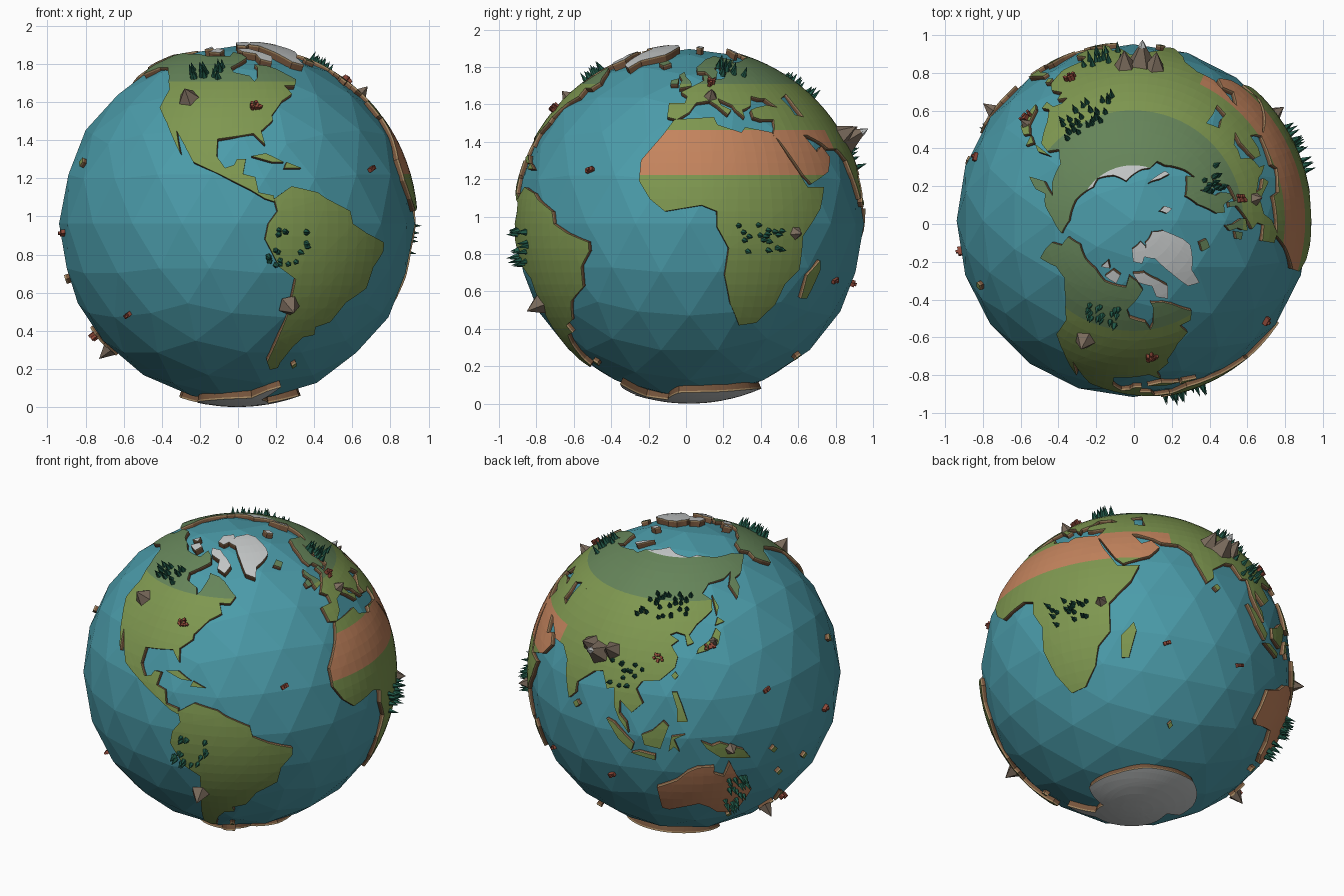
import bpy
import bmesh
import math
import random
from mathutils import Matrix, Vector

random.seed(4)
cube = bpy.data.objects.get("Cube")
if cube:
    bpy.data.objects.remove(cube)

CENTRE = Vector((-0.005, 0.018, 0.962))
OCEAN, LAND, ICE = 0.934, 0.948, 0.962
GRID = 4


def material(name, *rgb):
    mat = bpy.data.materials.new(name)
    mat.use_nodes = True
    mat.diffuse_color = (*rgb, 1)
    mat.node_tree.nodes["Principled BSDF"].inputs["Base Color"].default_value = (*rgb, 1)
    return mat


water = material("ocean teal", .07, .33, .40)
grass = material("grass green", .21, .31, .08)
tundra = material("tundra green", .13, .23, .10)
sand = material("desert orange", .55, .23, .11)
ice = material("ice grey", .55, .57, .57)
pale_rock = material("pale cliff tan", .36, .24, .12)
dark_rock = material("dark cliff brown", .18, .09, .045)
leaf = material("tree green", .015, .10, .065)
stone = material("mountain stone", .20, .15, .11)
brick = material("brick red", .27, .065, .04)
TERRAIN = [grass, tundra, sand, ice, pale_rock, dark_rock]


def direction(lon, lat):
    a, b = math.radians(lon), math.radians(lat)
    return Vector((math.cos(b) * math.cos(a), math.cos(b) * math.sin(a), math.sin(b)))


def finish(name, bm, mats):
    mesh = bpy.data.meshes.new(name)
    bm.to_mesh(mesh)
    bm.free()
    for mat in mats:
        mesh.materials.append(mat)
    obj = bpy.data.objects.new(name, mesh)
    obj.location = CENTRE
    bpy.context.collection.objects.link(obj)
    return obj


def climate(lon, lat):
    if lat > 72:
        return ice
    if lat > 52:
        return tundra
    if 16 < lat < 32 and -20 < lon < 64:
        return sand
    return grass


def land(name, coast, cover=None):
    """Slab of land: flat map outline, cut by a grid, wrapped on the globe, with cliffs."""
    bm = bmesh.new()
    face = bm.faces.new([bm.verts.new((lon, lat, 0)) for lon, lat in coast])
    face.normal_update()
    if face.normal.z < 0:
        face.normal_flip()
    bmesh.ops.triangulate(bm, faces=bm.faces[:], ngon_method='EAR_CLIP')
    for axis in (0, 1):
        values = [p[axis] for p in coast]
        normal = Vector((1 - axis, axis, 0))
        for step in range(math.floor(min(values) / GRID) + 1, math.ceil(max(values) / GRID)):
            bmesh.ops.bisect_plane(bm, geom=bm.verts[:] + bm.edges[:] + bm.faces[:],
                                   plane_co=normal * step * GRID, plane_no=normal)
    for f in bm.faces:
        mid = f.calc_center_median()
        f.material_index = TERRAIN.index(cover or climate(mid.x, mid.y))
    radius = ICE if cover is ice else LAND
    for v in bm.verts:
        v.co = direction(v.co.x, v.co.y) * radius
    bmesh.ops.remove_doubles(bm, verts=bm.verts[:], dist=.0005)
    # Two cliff bands, the lower one running under the water
    rim = [e for e in bm.edges if e.is_boundary]
    for mat, depth in ((pale_rock, .009), (dark_rock, .045)):
        made = bmesh.ops.extrude_edge_only(bm, edges=rim)["geom"]
        for g in made:
            if isinstance(g, bmesh.types.BMVert):
                g.co -= g.co.normalized() * depth
            elif isinstance(g, bmesh.types.BMFace):
                g.material_index = TERRAIN.index(mat)
        rim = [g for g in made if isinstance(g, bmesh.types.BMEdge) and g.is_boundary
               and all(abs(v.co.length - min(w.co.length for w in bm.verts)) < .004 or
                       v.co.length < radius - depth + .002 for v in g.verts)]
    finish(name, bm, TERRAIN)


def stand(lon, lat, height, turn=0):
    up = direction(lon, lat)
    return (Matrix.Translation(up * height) @ up.to_track_quat('Z', 'Y').to_matrix().to_4x4()
            @ Matrix.Rotation(turn, 4, 'Z'))


def spike(bm, lon, lat, radius, height, sides, base=LAND - .006):
    bmesh.ops.create_cone(bm, cap_ends=True, segments=sides, radius1=radius, radius2=0, depth=height,
                          matrix=stand(lon, lat, base + height / 2, random.uniform(0, 3)))


def block(bm, lon, lat, size, base, turn):
    bmesh.ops.create_cube(bm, size=1, matrix=stand(lon, lat, base + size[2] / 2, turn)
                          @ Matrix.Diagonal((*size, 1)))


# Ocean ball
bm = bmesh.new()
bmesh.ops.create_icosphere(bm, subdivisions=3, radius=OCEAN)
finish("ocean", bm, [water])

# Continents, as (longitude, latitude) outlines
land("north_continent", [
    (-166, 68), (-156, 71), (-141, 70), (-128, 70), (-115, 68), (-96, 68), (-94, 72), (-86, 70),
    (-82, 67), (-87, 64), (-94, 60), (-92, 57), (-83, 55), (-81, 52), (-79, 54), (-77, 60),
    (-78, 62), (-70, 61), (-65, 59), (-57, 53), (-60, 50), (-66, 50), (-64, 46), (-70, 43),
    (-76, 37), (-76, 35), (-81, 31), (-80, 26), (-82, 28), (-84, 30), (-90, 29), (-97, 28),
    (-97, 22), (-94, 18), (-91, 19), (-90, 21), (-87, 21), (-88, 16), (-84, 15), (-83, 10),
    (-78, 9), (-78, 7), (-81, 8), (-86, 11), (-92, 14), (-96, 16), (-105, 20), (-109, 26),
    (-113, 31), (-110, 23), (-115, 30), (-118, 34), (-124, 40), (-124, 48), (-131, 55),
    (-140, 60), (-149, 60), (-158, 56), (-162, 59), (-165, 62), (-161, 65)])
land("south_continent", [
    (-78, 8), (-72, 12), (-63, 10), (-60, 8), (-51, 4), (-50, 0), (-44, -3), (-35, -6), (-35, -9),
    (-39, -14), (-40, -21), (-48, -26), (-52, -33), (-58, -35), (-57, -38), (-62, -39), (-65, -43),
    (-68, -50), (-68, -53), (-72, -54), (-75, -50), (-73, -40), (-71, -30), (-70, -18), (-76, -14),
    (-81, -5), (-80, 0), (-77, 4)])
land("desert_continent", [
    (-6, 36), (10, 37), (11, 34), (20, 31), (22, 33), (33, 31), (37, 22), (43, 12), (51, 12),
    (48, 5), (40, -4), (40, -15), (35, -20), (33, -27), (27, -34), (20, -35), (15, -27), (12, -17),
    (13, -8), (9, -1), (9, 4), (4, 6), (-8, 4), (-13, 8), (-17, 14), (-17, 21), (-10, 30)])
land("west_continent", [
    (-9, 37), (-9, 43), (-2, 43), (-1, 46), (-4, 48), (2, 51), (8, 54), (8, 57), (11, 57), (11, 54),
    (20, 55), (24, 59), (30, 60), (22, 60), (22, 63), (25, 66), (21, 64), (17, 61), (18, 59),
    (16, 56), (13, 55), (10, 59), (5, 59), (5, 62), (14, 68), (25, 71), (40, 67), (35, 65),
    (44, 66), (55, 68), (60, 69), (60, 46), (53, 47), (47, 45), (49, 41), (41, 41), (37, 45),
    (34, 45), (30, 46), (28, 42), (26, 41), (23, 40), (23, 37), (20, 40), (19, 42), (13, 45),
    (14, 42), (18, 40), (16, 38), (12, 42), (9, 44), (3, 43), (0, 39), (-5, 36)])
land("gulf_lands", [
    (60, 46), (60, 25), (57, 27), (50, 30), (48, 30), (52, 24), (56, 26), (59, 22), (55, 17),
    (45, 13), (42, 16), (39, 21), (35, 28), (33, 30), (35, 33), (36, 36), (30, 36), (27, 37),
    (27, 40), (30, 41), (36, 42), (41, 41), (49, 41), (49, 38), (54, 37), (53, 42), (53, 47)])
land("east_continent", [
    (60, 69), (68, 69), (72, 72), (80, 73), (100, 77), (113, 74), (130, 72), (140, 73), (160, 70),
    (180, 69), (190, 66), (178, 63), (170, 60), (163, 59), (162, 55), (157, 51), (156, 57),
    (163, 62), (155, 60), (142, 59), (136, 55), (141, 52), (140, 48), (131, 43), (127, 39),
    (129, 36), (126, 35), (125, 39), (121, 40), (118, 39), (122, 37), (119, 35), (122, 31),
    (121, 27), (115, 22), (108, 21), (106, 18), (109, 13), (105, 9), (100, 13), (100, 8), (103, 5),
    (104, 1), (100, 6), (98, 10), (97, 17), (94, 16), (91, 22), (87, 21), (80, 15), (80, 11),
    (77, 8), (73, 17), (72, 21), (67, 25), (60, 25)])
land("red_continent", [
    (114, -22), (122, -18), (126, -14), (130, -12), (136, -12), (136, -15), (140, -17), (142, -11),
    (146, -19), (153, -26), (150, -37), (146, -39), (140, -38), (136, -34), (131, -31), (124, -33),
    (118, -35), (115, -34)], sand)
land("south_ice_cap", [
    (-180, -78), (-150, -76), (-100, -73), (-75, -72), (-66, -66), (-58, -63), (-61, -74),
    (-35, -78), (-10, -70), (30, -69), (60, -67), (110, -66), (150, -69), (170, -72), (165, -78),
    (180, -78), (180, -90), (-180, -90)], ice)

# Ice islands of the north
land("great_ice_island", [
    (-73, 78), (-60, 82), (-30, 83), (-18, 80), (-20, 73), (-23, 70), (-40, 65), (-43, 60),
    (-50, 62), (-54, 69), (-60, 76)], ice)
land("ice_island_a", [(-62, 66), (-67, 69), (-78, 73), (-90, 73), (-85, 70), (-74, 68), (-73, 64),
                      (-66, 62)], ice)
land("ice_island_b", [(-117, 70), (-112, 73), (-103, 72), (-105, 69)], ice)
land("ice_island_c", [(-90, 77), (-92, 81), (-70, 83), (-64, 81), (-78, 76)], ice)
land("ice_island_d", [(-125, 72), (-122, 75), (-116, 73)], ice)
land("ice_island_e", [(52, 71), (57, 74), (68, 77), (57, 71)], ice)
land("ice_island_f", [(12, 79), (20, 81), (25, 79), (17, 77)], ice)

# Green islands
land("north_sea_island", [(-24, 65), (-18, 67), (-14, 65), (-19, 63)])
land("rainy_island", [(-5, 50), (1, 51), (1, 53), (-2, 56), (-3, 59), (-6, 57), (-4, 54), (-5, 52)])
land("small_rainy_island", [(-10, 52), (-6, 52), (-6, 55), (-10, 54)])
land("spice_island", [(44, -25), (47, -25), (50, -15), (49, -12), (44, -17)])
land("long_island", [(130, 32), (131, 34), (137, 37), (140, 41), (142, 39), (140, 35), (135, 33)])
land("snowy_island", [(140, 42), (142, 45), (145, 43)])
land("thin_island", [(142, 46), (142, 54), (144, 49)])
land("jungle_island", [(131, -1), (135, -3), (138, -2), (147, -6), (150, -10), (143, -9), (138, -8),
                       (133, -4)])
land("round_island", [(109, 1), (113, 3), (117, 7), (119, 5), (116, -4), (110, -3)])
land("slanted_island", [(95, 5), (98, 4), (106, -3), (105, -6), (100, -2)])
land("straight_island", [(105, -7), (108, -6), (114, -7), (114, -9)])
land("forked_island", [(119, -5), (120, 1), (125, 2), (121, 0), (123, -5), (121, -3)])
land("reef_island", [(120, 18), (122, 18), (124, 13), (126, 7), (122, 7), (122, 12)])
land("sugar_island", [(-85, 22), (-80, 23), (-74, 20), (-78, 20)])
land("palm_island", [(-74, 18), (-73, 20), (-68, 18)])
land("fern_island_north", [(173, -35), (178, -38), (175, -42), (174, -39)])
land("fern_island_south", [(173, -41), (174, -42), (169, -47), (167, -45)])
for i, (lon, lat) in enumerate([(-157, 20), (69, -49), (81, 7), (121, 24), (147, -42), (-59, -52),
                                (160, -9), (178, -18), (165, -21)]):
    land(f"islet_{i}", [(lon - 1.5, lat), (lon, lat - 1.5), (lon + 1.5, lat), (lon, lat + 1.5)])

# Forests: centre, half spread and tree count
bm = bmesh.new()
for lon, lat, wide, tall, count in [(-108, 57, 10, 4, 18), (-73, -8, 7, 6, 20), (24, -4, 8, 5, 18),
                                    (114, 50, 15, 5, 30), (102, 22, 8, 5, 14), (146, -26, 4, 9, 26),
                                    (27, 60, 7, 4, 14)]:
    for _ in range(count):
        spike(bm, lon + random.uniform(-wide, wide), lat + random.uniform(-tall, tall),
              .017, random.uniform(.05, .07), 5)
finish("trees", bm, [leaf])

# Mountains, with snow on the great range
bm, snow = bmesh.new(), bmesh.new()
for lon, lat, r, h in [(-112, 44, .06, .08), (-71, -27, .06, .09), (10, 46, .04, .06),
                       (37, -3, .04, .06), (82, 30, .06, .1), (87, 28, .075, .14), (93, 30, .06, .1),
                       (142, -5, .04, .07), (170, -44, .045, .08), (138, 36, .03, .05)]:
    spike(bm, lon, lat, r, h, 5)
spike(snow, 87, 28, .024, .042, 5, LAND + .096)
finish("mountains", bm, [stone])
finish("snow_cap", snow, [ice])

# Towns of little blocks
bm = bmesh.new()
for lon, lat in [(-82, 40), (12, 52), (114, 30), (136, 35), (176, -38)]:
    for _ in range(8):
        block(bm, lon + random.uniform(-2, 2), lat + random.uniform(-1.5, 1.5),
              (.015, .015, random.uniform(.02, .035)), LAND - .004, random.uniform(0, 3))
finish("towns", bm, [brick])

# Boats: a hull with a small cabin
bm = bmesh.new()
for lon, lat in [(-37, 18), (-136, -31), (62, -19), (158, 15), (95, -20), (-170, -3)]:
    block(bm, lon, lat, (.045, .022, .025), OCEAN - .016, .4)
    block(bm, lon, lat, (.015, .014, .014), OCEAN + .006, .4)
finish("boats", bm, [brick])
